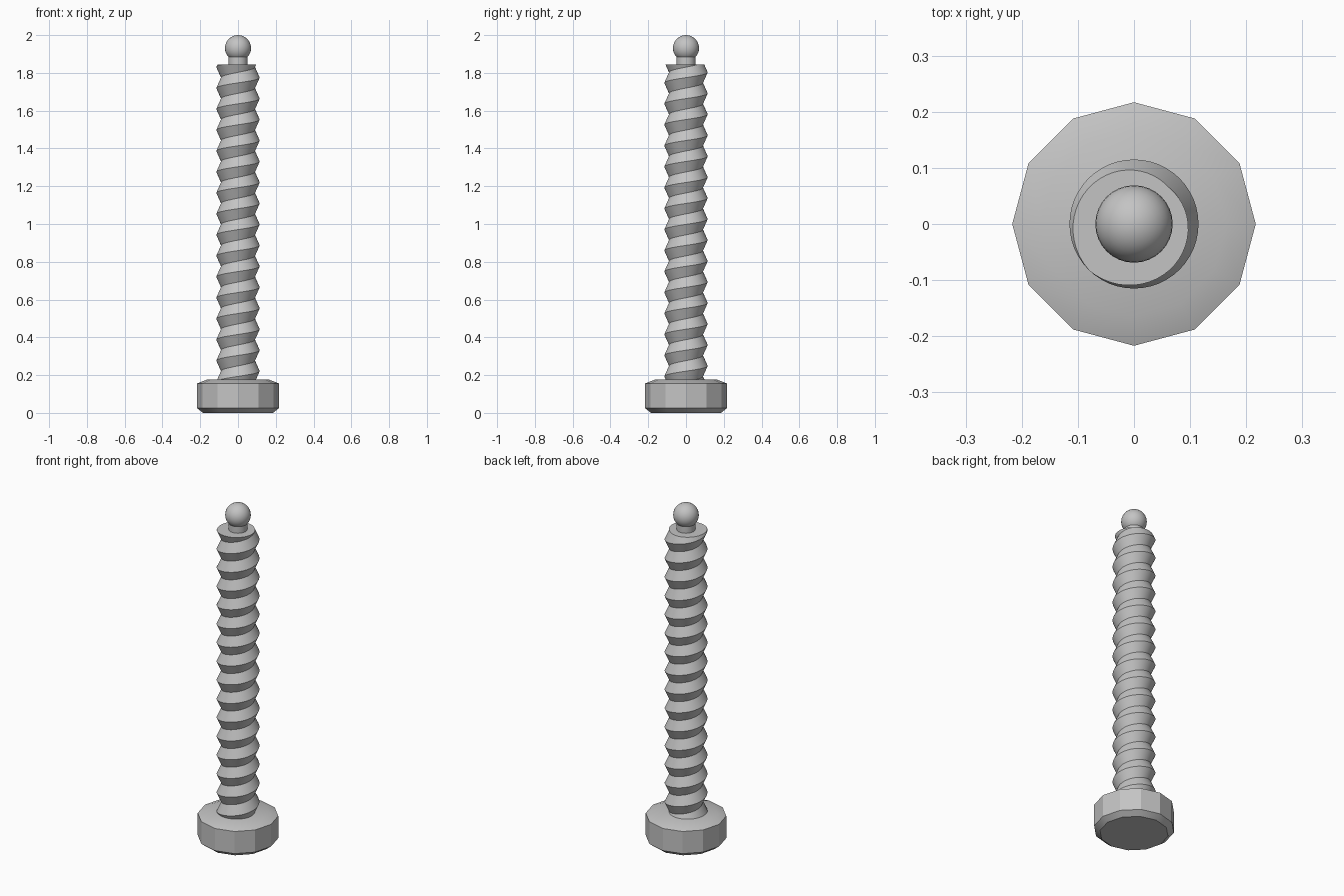
import bpy, bmesh
from math import sin, cos, pi, radians

if "Cube" in bpy.data.objects:
    bpy.data.objects.remove(bpy.data.objects["Cube"], do_unlink=True)

grey = bpy.data.materials.new("grey_metal")
grey.use_nodes = True
colour = (0.55, 0.55, 0.55, 1)
grey.diffuse_color = colour
grey.node_tree.nodes["Principled BSDF"].inputs["Base Color"].default_value = colour


def finish(name, bm, angle):
    """Turn a bmesh into a shaded grey object."""
    bmesh.ops.recalc_face_normals(bm, faces=bm.faces)
    mesh = bpy.data.meshes.new(name)
    bm.to_mesh(mesh)
    bm.free()
    mesh.materials.append(grey)
    obj = bpy.data.objects.new(name, mesh)
    bpy.context.collection.objects.link(obj)
    bpy.ops.object.select_all(action='DESELECT')
    obj.select_set(True)
    bpy.context.view_layer.objects.active = obj
    bpy.ops.object.shade_smooth_by_angle(angle=radians(angle))
    return obj


def lathe(name, profile, sides, angle):
    """Revolve (radius, height) pairs into a closed, capped solid."""
    bm = bmesh.new()
    rings = [[bm.verts.new((r * cos(2 * pi * i / sides), r * sin(2 * pi * i / sides), z))
              for i in range(sides)] for r, z in profile]
    for low, high in zip(rings, rings[1:]):
        for i in range(sides):
            j = (i + 1) % sides
            bm.faces.new((low[i], low[j], high[j], high[i]))
    bm.faces.new(rings[0][::-1])
    bm.faces.new(rings[-1])
    return finish(name, bm, angle)


def threaded_shaft(name, root, crest, pitch, first_z, bottom, top, steps=48, turns=18):
    """Right-handed V thread swept on a helix, cut flat at both ends."""
    bm = bmesh.new()
    roots, crests = [], []
    for i in range(steps * turns + 1):
        a = 2 * pi * i / steps
        z = first_z + pitch * i / steps
        roots.append(bm.verts.new((root * cos(a), root * sin(a), z)))
        crests.append(bm.verts.new((crest * cos(a), crest * sin(a), z + pitch / 2)))
    for i in range(steps * (turns - 1)):
        bm.faces.new((roots[i], roots[i + 1], crests[i + 1], crests[i]))
        bm.faces.new((crests[i], crests[i + 1], roots[i + 1 + steps], roots[i + steps]))
    for z, side in ((bottom, -1), (top, 1)):
        bmesh.ops.bisect_plane(bm, geom=bm.verts[:] + bm.edges[:] + bm.faces[:],
                               plane_co=(0, 0, z), plane_no=(0, 0, side), clear_outer=True)
    loose = [v for v in bm.verts if not v.link_faces]
    bmesh.ops.delete(bm, geom=loose, context='VERTS')
    bmesh.ops.holes_fill(bm, edges=[e for e in bm.edges if e.is_boundary], sides=0)
    return finish(name, bm, 30)


# Twelve-sided head with chamfered rims
lathe("bolt_head", [(0.185, 0), (0.217, 0.025), (0.217, 0.156), (0.165, 0.176)], 12, 29)

# Threaded shaft
pitch = 0.111
threaded_shaft("threaded_shaft", 0.09, 0.115, pitch, 1.775 - 15.5 * pitch, 0.168, 1.845)

# Neck and ball at the tip
lathe("tip_neck", [(0.05, 1.83), (0.05, 1.92)], 32, 30)
bm = bmesh.new()
bmesh.ops.create_uvsphere(bm, u_segments=32, v_segments=16, radius=0.069)
bmesh.ops.translate(bm, verts=bm.verts, vec=(0, 0, 1.931))
finish("tip_ball", bm, 30)
